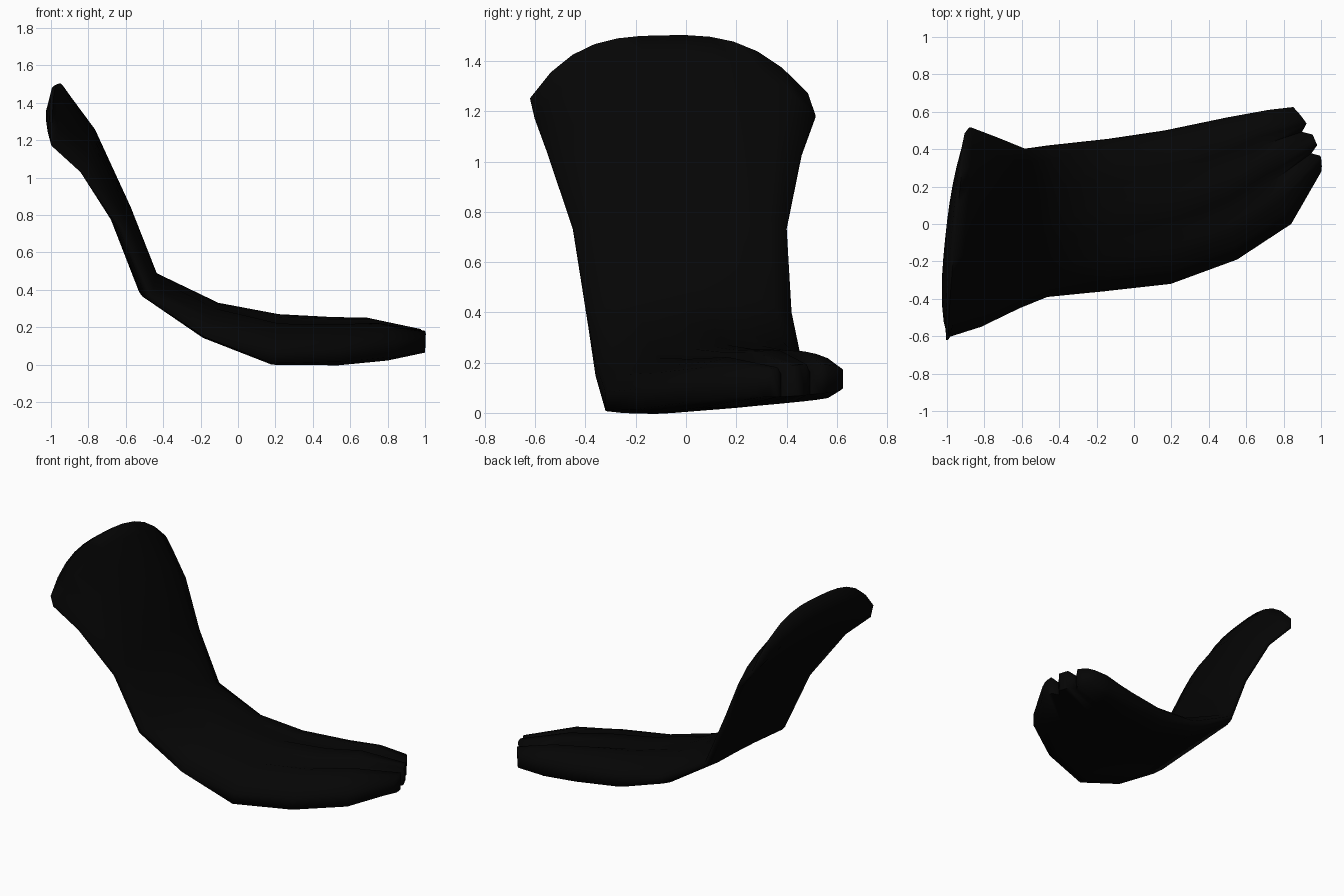
import bpy, bmesh, math
from mathutils import Vector

if "Cube" in bpy.data.objects:
    bpy.data.objects.remove(bpy.data.objects["Cube"])

black = bpy.data.materials.new("near_black")
black.diffuse_color = (0.0015, 0.0015, 0.0015, 1)
black.use_nodes = True
black.node_tree.nodes["Principled BSDF"].inputs["Base Color"].default_value = black.diffuse_color

# Cross-sections: low edge, middle, high edge, half thickness, edge fraction,
# toe groove depth, arch of the underside, roundness power
SECTIONS = [
    ((-1.0, -.62, 1.25), (-.968, -.09, 1.497), (-.90, .485, 1.27), .012, .5, 0, 1, 3),
    ((-.99, -.602, 1.175), (-.93, -.08, 1.42), (-.875, .515, 1.18), .03, .3, 0, .5, 2.6),
    ((-.83, -.55, 1.035), (-.82, -.06, 1.25), (-.735, .46, 1.03), .045, .3, 0, .15, 2.5),
    ((-.625, -.45, .735), (-.625, -.02, .83), (-.59, .40, .735), .05, .3, 0, .2, 2.5),
    ((-.475, -.39, .36), (-.475, 0, .455), (-.45, .42, .39), .05, .3, 0, .4, 2.5),
    ((-.17, -.36, .17), (-.14, .05, .255), (-.13, .455, .21), .08, .3, .05, .8, 2.5),
    ((.19, -.32, .045), (.20, .10, .155), (.17, .50, .14), .11, .35, .1, 1, 2.5),
    ((.55, -.19, .055), (.50, .20, .135), (.50, .57, .125), .115, .35, .15, 1, 2.5),
    ((.84, 0, .085), (.70, .32, .14), (.72, .61, .13), .108, .4, .2, 1, 2.5),
    ((1.0, .28, .11), (.965, .45, .13), (.85, .625, .135), .062, .6, .25, 1, 2.5),
]
N = 12  # steps across the width


def spine_normal(i):
    a = Vector(SECTIONS[max(i - 1, 0)][1])
    b = Vector(SECTIONS[min(i + 1, len(SECTIONS) - 1)][1])
    d = b - a
    return Vector((-d.z, 0, d.x)).normalized()


def section(i):
    lo, mid, hi, t, edge, groove, under, power = SECTIONS[i]
    lo, mid, hi = Vector(lo), Vector(mid), Vector(hi)
    n = spine_normal(i)
    top, bottom = [], []
    for k in range(N + 1):
        u = -1 + 2 * k / N
        bulge = (mid - (lo + hi) / 2) * (1 - abs(u) ** power)
        p = lo.lerp(hi, k / N) + bulge
        h = t * (edge + (1 - edge) * math.sqrt(1 - u * u))
        notch = k in (N // 3, 2 * N // 3)
        if i == len(SECTIONS) - 1 and notch:      # gaps between toe tips
            p += Vector((-.04, -.015, 0))
        top.append(p + n * h * (1 - (2 * groove if notch else 0)))
        q = p - n * h
        q -= n * bulge.dot(n) * (1 - under)       # flatter back of the blade
        bottom.append(q)
    return top + bottom[::-1]


# Curved flared blade running into a three-toed foot
bm = bmesh.new()
rings = [[bm.verts.new(p) for p in section(i)] for i in range(len(SECTIONS))]
M = 2 * (N + 1)
for a, b in zip(rings, rings[1:]):
    for k in range(M):
        j = (k + 1) % M
        bm.faces.new((a[k], a[j], b[j], b[k]))
for r in (rings[0], rings[-1]):                   # end caps
    for k in range(N):
        bm.faces.new((r[k], r[k + 1], r[M - 2 - k], r[M - 1 - k]))
bmesh.ops.recalc_face_normals(bm, faces=bm.faces)
me = bpy.data.meshes.new("webbed_foot")
bm.to_mesh(me)
bm.free()
me.materials.append(black)
foot = bpy.data.objects.new("webbed_foot", me)
bpy.context.collection.objects.link(foot)
bpy.context.view_layer.objects.active = foot
foot.select_set(True)
bpy.ops.object.shade_smooth_by_angle(angle=math.radians(80))
